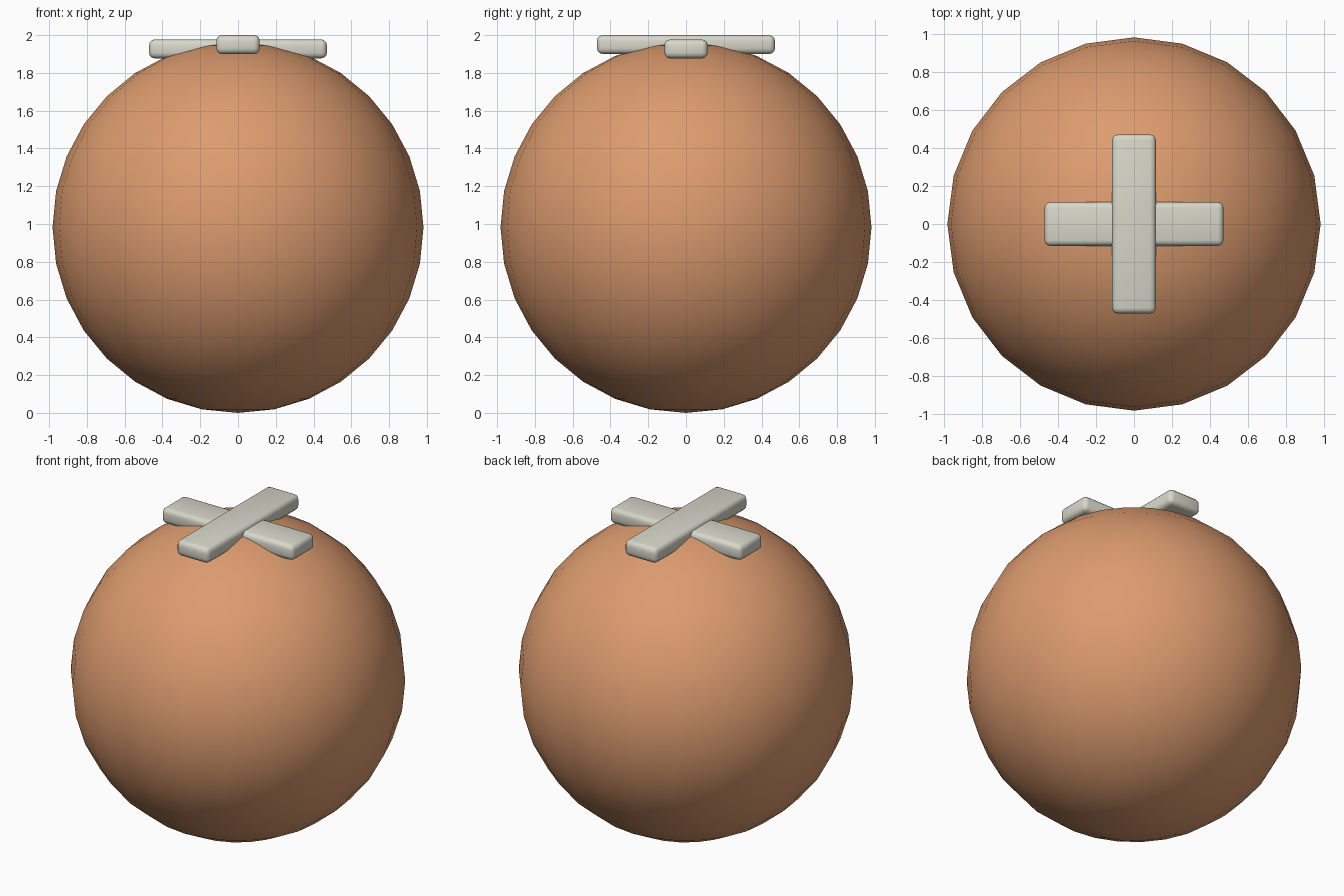
import bpy
import math

if "Cube" in bpy.data.objects:
    bpy.data.objects.remove(bpy.data.objects["Cube"])


def material(name, color):
    m = bpy.data.materials.new(name)
    m.diffuse_color = (*color, 1)
    m.use_nodes = True
    m.node_tree.nodes["Principled BSDF"].inputs["Base Color"].default_value = m.diffuse_color
    return m


tan = material("warm tan", (0.72, 0.33, 0.16))
grey = material("pale grey", (0.68, 0.68, 0.59))

# Round body
R = 0.982
bpy.ops.mesh.primitive_uv_sphere_add(segments=24, ring_count=16, radius=R, location=(0, 0, R))
body = bpy.context.object
body.name = "round_body"
body.data.materials.append(tan)
bpy.ops.object.shade_smooth()


# Rounded plaster strips crossed on the top
def strip(name, size, z):
    bpy.ops.mesh.primitive_cube_add(size=1, location=(0, 0, z))
    o = bpy.context.object
    o.name = name
    o.scale = size
    bpy.ops.object.transform_apply(location=False, rotation=False, scale=True)
    b = o.modifiers.new("rounded_edges", 'BEVEL')
    b.width = 0.03
    b.segments = 3
    bpy.ops.object.modifier_apply(modifier=b.name)
    o.data.materials.append(grey)
    bpy.ops.object.shade_smooth_by_angle(angle=math.radians(35))


strip("lower_strip", (0.942, 0.23, 0.1), 1.927)
strip("upper_strip", (0.23, 0.942, 0.1), 1.95)
